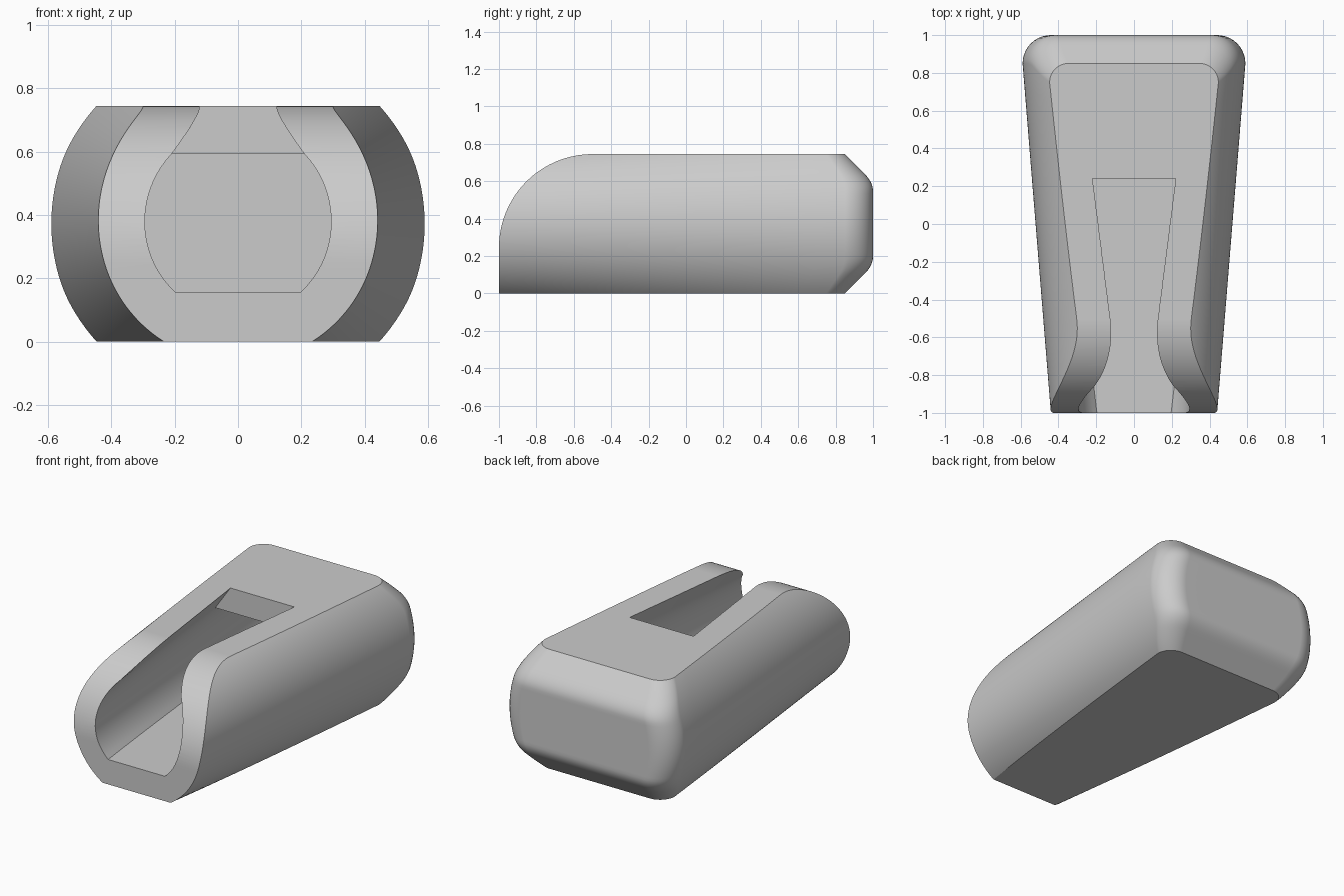
import bpy, bmesh, math

cube = bpy.data.objects.get("Cube")
if cube:
    bpy.data.objects.remove(cube, do_unlink=True)

HEIGHT = 0.745
MID = HEIGHT / 2
WALL = 0.147
FLOOR, CEILING = 0.155, 0.594


def cone_radius(y):
    return 0.44 + 0.081 * (y + 1)


def half_width(radius, z):
    return math.sqrt(max(radius ** 2 - (z - MID) ** 2, 0))


def loft(name, loops):
    """Skin a stack of equal-length closed loops and cap both ends."""
    bm = bmesh.new()
    rings = [[bm.verts.new(p) for p in loop] for loop in loops]
    for a, b in zip(rings, rings[1:]):
        for i in range(len(a)):
            j = (i + 1) % len(a)
            bm.faces.new((a[i], a[j], b[j], b[i]))
    bm.faces.new(rings[0])
    bm.faces.new(rings[-1])
    bmesh.ops.remove_doubles(bm, verts=bm.verts, dist=1e-5)
    bmesh.ops.recalc_face_normals(bm, faces=bm.faces)
    mesh = bpy.data.meshes.new(name)
    bm.to_mesh(mesh)
    bm.free()
    obj = bpy.data.objects.new(name, mesh)
    bpy.context.collection.objects.link(obj)
    return obj


def shell_outline(z):
    """Horizontal outline of the tapered shell at one height."""
    h = abs(z - MID)
    # back edge: flat, then rounding into a 45 degree slope
    if h < 0.175:
        inset = 0
    elif h < 0.27:
        inset = (h - 0.175) ** 2 / 0.19
    else:
        inset = 0.0475 + h - 0.27
    back = 1 - inset
    corner = 0.15 - 0.05 * inset / 0.15
    # front edge: large round at the top
    rise = max(z - 0.245, 0)
    front = -0.5 - math.sqrt(max(0.25 - rise ** 2, 0))
    start = back - corner
    side = []
    for i in range(13):
        y = front + (start - front) * i / 12
        side.append((half_width(cone_radius(y), z), y))
    centre = side[-1][0] - corner
    for i in range(1, 11):
        a = math.pi / 2 * i / 10
        side.append((centre + corner * math.cos(a), start + corner * math.sin(a)))
    return [(x, y, z) for x, y in side] + [(-x, y, z) for x, y in reversed(side)]


def cavity_section(y, slot):
    """Upright section of the hollow: round sides, flat floor, narrowing slot."""
    r = cone_radius(y) - WALL
    side = []
    for i in range(21):
        z = FLOOR + (CEILING - FLOOR) * i / 20
        side.append((half_width(r, z), z))
    chord = side[-1][0]
    lip = 0.12 + 0.127 * (y + 0.55)
    top = 0.80
    if slot:
        # carry the flank past the upper face
        lip = chord + (lip - chord) * (top - CEILING) / (HEIGHT - CEILING)
        side.append((lip, top))
    else:
        side.append((chord, CEILING))
    return [(x, y, z) for x, z in side] + [(-x, y, z) for x, z in reversed(side)]


# Tapered shell
layers = 56
body = loft("holder_body", [shell_outline(MID * (1 - math.cos(math.pi * i / layers)))
                            for i in range(layers + 1)])

# Hollow with open slot, then the closed chamber behind it
slot_end, hollow_end = 0.24, 0.85
sections = [cavity_section(-1.1 + (slot_end + 1.1) * i / 10, True) for i in range(11)]
sections += [cavity_section(slot_end, False), cavity_section(hollow_end, False)]
cutter = loft("hollow_cutter", sections)
cutter.hide_render = True

cut = body.modifiers.new("hollow", 'BOOLEAN')
cut.operation = 'DIFFERENCE'
cut.solver = 'EXACT'
cut.object = cutter
bpy.ops.object.select_all(action='DESELECT')
body.select_set(True)
bpy.context.view_layer.objects.active = body
bpy.ops.object.modifier_apply(modifier=cut.name)
bpy.data.objects.remove(cutter, do_unlink=True)

# Plain grey finish
grey = bpy.data.materials.new("light_grey")
grey.use_nodes = True
colour = (0.6, 0.6, 0.6, 1)
grey.diffuse_color = colour
grey.node_tree.nodes["Principled BSDF"].inputs["Base Color"].default_value = colour
body.data.materials.clear()
body.data.materials.append(grey)

bpy.ops.object.shade_smooth_by_angle(angle=math.radians(30))
weighted = body.modifiers.new("even_shading", 'WEIGHTED_NORMAL')
weighted.keep_sharp = True
